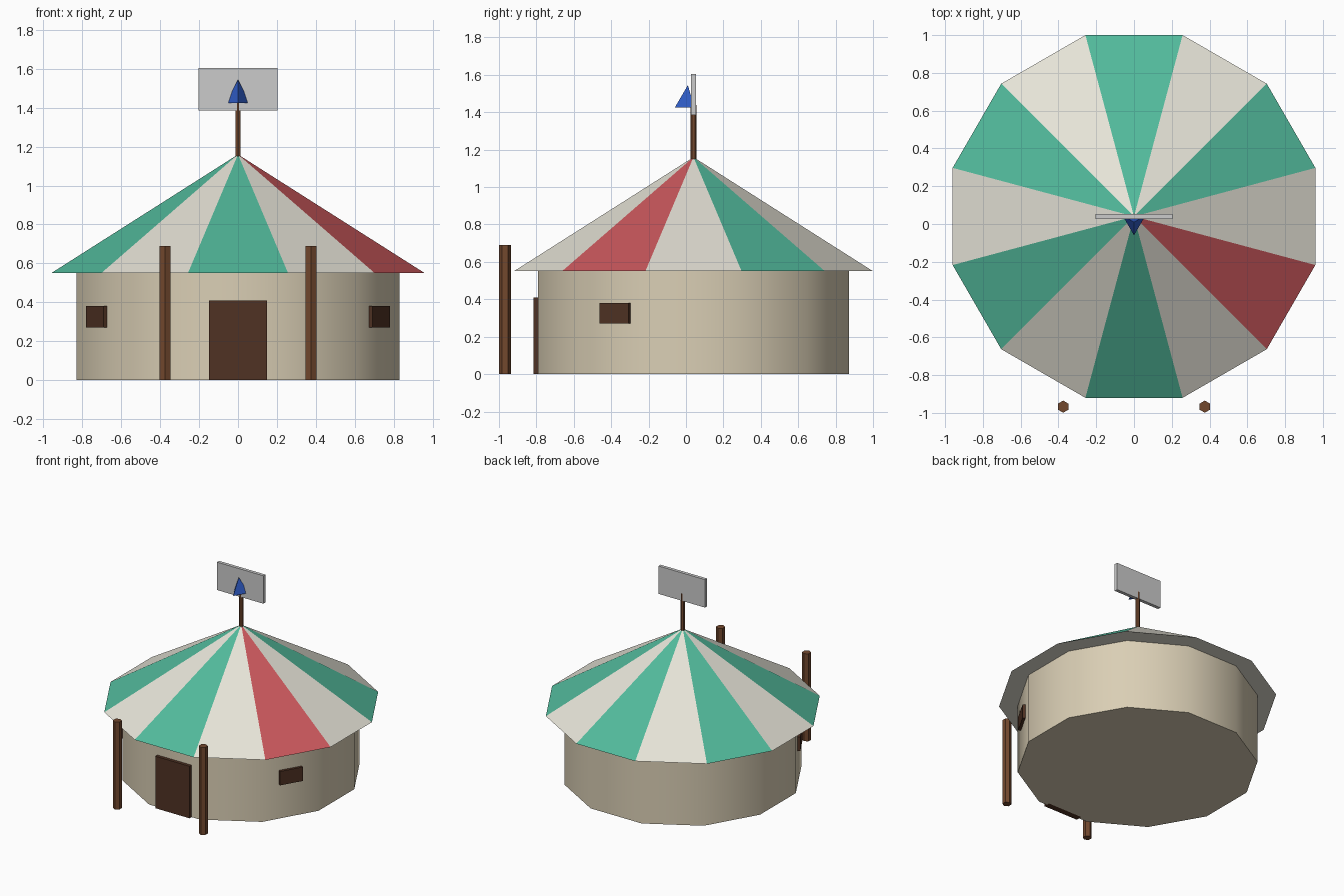
import bpy, math

if "Cube" in bpy.data.objects:
    bpy.data.objects.remove(bpy.data.objects["Cube"])

CY = 0.04          # tent axis in y
FLAT = 0.831       # wall centre-to-face distance


def mat(name, rgb):
    m = bpy.data.materials.new(name)
    m.diffuse_color = (*rgb, 1)
    m.use_nodes = True
    m.node_tree.nodes["Principled BSDF"].inputs["Base Color"].default_value = m.diffuse_color
    return m


GREEN = mat("green_cloth", (0.084, 0.49, 0.33))
CREAM = mat("cream_cloth", (0.79, 0.77, 0.68))
RED = mat("red_cloth", (0.61, 0.10, 0.11))
TAN = mat("wall_cloth", (0.70, 0.62, 0.46))
WOOD = mat("wood", (0.17, 0.065, 0.027))
DARK = mat("dark_wood", (0.08, 0.032, 0.017))
BLUE = mat("blue", (0.03, 0.11, 0.58))


def finish(name, m=None):
    o = bpy.context.object
    o.name = name
    if m:
        o.data.materials.append(m)
    return o


def prism(name, sides, r1, r2, x, y, z0, z1, m, turn=0.0):
    bpy.ops.mesh.primitive_cone_add(
        vertices=sides, radius1=r1, radius2=r2, depth=z1 - z0,
        location=(x, y, (z0 + z1) / 2), rotation=(0, 0, turn))
    return finish(name, m)


def box(name, size, loc, m=None, turn=0.0):
    bpy.ops.mesh.primitive_cube_add(size=1, location=loc, rotation=(0, 0, turn))
    o = bpy.context.object
    o.scale = size
    bpy.ops.object.transform_apply(location=False, rotation=False, scale=True)
    return finish(name, m)


# Twelve-sided wall, softly shaded around its sides
prism("wall", 12, 0.86, 0.86, 0, CY, 0, 0.55, TAN, math.radians(15))
bpy.ops.object.shade_smooth_by_angle(angle=math.radians(40))

# Striped roof: alternate panels, one of them red
roof = prism("roof", 12, 0.994, 0, 0, CY, 0.55, 1.16, CREAM, math.radians(15))
roof.data.materials.append(GREEN)
roof.data.materials.append(RED)
for p in roof.data.polygons:
    if len(p.vertices) == 3:
        a = math.degrees(math.atan2(p.normal.y, p.normal.x)) + 15
        k = round(a / 30) % 12
        p.material_index = 2 if k == 11 else k % 2

# Door and the two side windows
box("door", (0.30, 0.05, 0.41), (0, CY - FLAT, 0.205), DARK)
for side, label in ((-1, "left"), (1, "right")):
    t = math.radians(60) * side
    box(label + "_window", (0.18, 0.04, 0.11),
        (FLAT * math.sin(t), CY - FLAT * math.cos(t), 0.325), DARK, t)
    # Entrance posts
    prism(label + "_post", 6, 0.032, 0.032, side * 0.375, -0.967, 0, 0.69, WOOD)

# Mast, sign board and small three-sided pennant
prism("mast", 6, 0.016, 0.016, 0, CY, 1.10, 1.44, WOOD)
box("board", (0.405, 0.026, 0.22), (0, CY, 1.495))
prism("pennant", 3, 0.07, 0, 0, 0.01, 1.425, 1.545, BLUE, math.pi)
